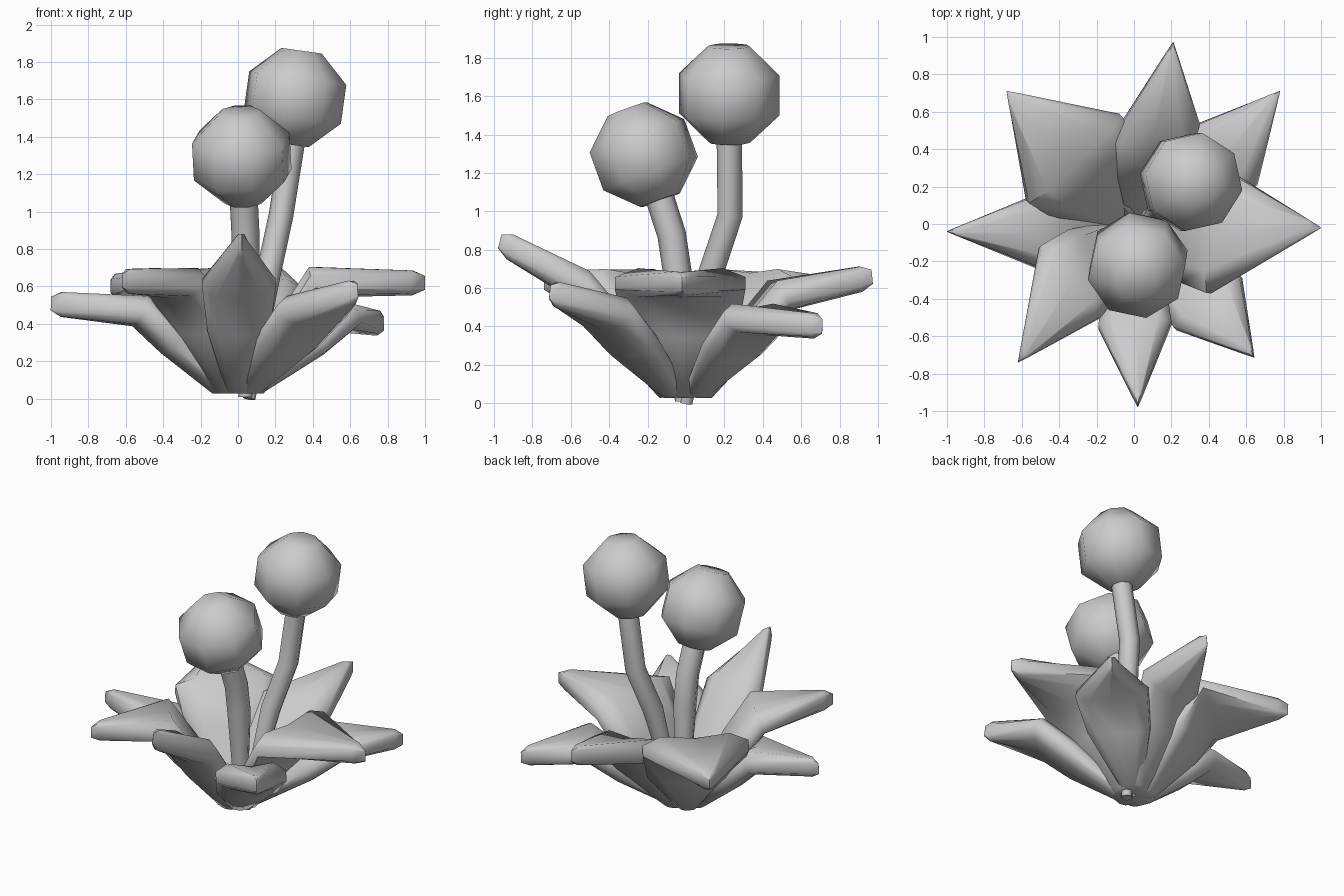
import bpy, bmesh, math
from mathutils import Vector, Matrix

if "Cube" in bpy.data.objects:
    bpy.data.objects.remove(bpy.data.objects["Cube"])

UP = Vector((0, 0, 1))


def finish(bm, name, angle):
    bmesh.ops.recalc_face_normals(bm, faces=bm.faces)
    me = bpy.data.meshes.new(name)
    bm.to_mesh(me)
    bm.free()
    ob = bpy.data.objects.new(name, me)
    bpy.context.collection.objects.link(ob)
    bpy.ops.object.select_all(action='DESELECT')
    ob.select_set(True)
    bpy.context.view_layer.objects.active = ob
    bpy.ops.object.shade_smooth_by_angle(angle=math.radians(angle))
    return ob


def loft(name, rings, angle):
    bm = bmesh.new()
    loops = [[bm.verts.new(p) for p in ring] for ring in rings]
    for a, b in zip(loops, loops[1:]):
        for i in range(len(a)):
            j = (i + 1) % len(a)
            bm.faces.new((a[i], a[j], b[j], b[i]))
    bm.faces.new(loops[0])
    bm.faces.new(loops[-1])
    bmesh.ops.remove_doubles(bm, verts=bm.verts, dist=0.0005)
    return finish(bm, name, angle)


def section(c, side, u, t, e, dip=0.75):
    """Pillow-shaped cross-section with a shallow valley on top and a keel below."""
    pts = [(-1, -e), (-1, e), (-.65, t), (0, t * dip), (.65, t), (1, e),
           (1, -e), (.65, -t * .9), (0, -t * 1.05), (-.65, -t * .9)]
    return [c + side * s + u * h for s, h in pts]


def leaf(name, tip, left, right, z):
    tip, a, b = Vector(tip), Vector((*left, z)), Vector((*right, z))
    mid = (a + b) / 2
    side = (a - b) / 2
    d = Vector((mid.x, mid.y, 0)).normalized()
    base = d * 0.065 + UP * 0.03
    out = tip - mid
    across = side.normalized()
    tip_up = across.cross(out).normalized()
    if tip_up.z < 0:
        tip_up = -tip_up
    tip_up = (tip_up + UP).normalized()
    rings = [
        section(base, across * 0.06, (-d + UP * 0.02).normalized(), 0.07, 0.03),
        section(base.lerp(mid, 0.62), side * 0.86, (UP - d).normalized(), 0.08, 0.035),
        section(mid, side, (UP * 0.93 - d * 0.37).normalized(), 0.085, 0.035),
        section(mid.lerp(tip, 0.88), side * 0.13, tip_up, 0.065, 0.04, 0.95),
        section(tip, side * 0.004, tip_up, 0.036, 0.035, 1),
    ]
    loft(name, rings, 65)


def stem(name, path, r, n=8):
    pts = [Vector(p) for p in path]
    rings = []
    for i, p in enumerate(pts):
        t = (pts[min(i + 1, len(pts) - 1)] - pts[max(i - 1, 0)]).normalized()
        x = Vector((0, 1, 0)).cross(t).normalized()
        y = t.cross(x)
        k0 = 0.5 if i == 0 else 1  # the foot tapers into the rosette
        rings.append([p + (x * math.cos(k * math.tau / n) + y * math.sin(k * math.tau / n)) * r * k0
                      for k in range(n)])
    loft(name, rings, 50)


def ball(name, centre, tilt_x, tilt_y, spin, R=0.288, n=8):
    m = Matrix.Translation(centre) @ Matrix.Rotation(math.radians(tilt_y), 4, 'Y') \
        @ Matrix.Rotation(math.radians(tilt_x), 4, 'X') @ Matrix.Rotation(math.radians(spin), 4, 'Z')
    rings = []
    for lat in (-67.5, -22.5, 22.5, 67.5):
        c, s = math.cos(math.radians(lat)), math.sin(math.radians(lat)) * 0.95
        rings.append([m @ Vector((R * c * math.cos(k * math.tau / n),
                                  R * c * math.sin(k * math.tau / n), R * s)) for k in range(n)])
    loft(name, rings, 60)


# Rosette of leaves: tip, left and right shoulder, shoulder height
leaf("leaf_east", (1.0, -.02, .62), (.46, .31), (.40, -.37), .625)
leaf("leaf_north_east", (.78, .71, .40), (.33, .53), (.65, .20), .44)
leaf("leaf_north", (.21, .97, .66), (-.13, .44), (.35, .52), .56)
leaf("leaf_north_west", (-.68, .71, .60), (-.57, .12), (-.07, .58), .62)
leaf("leaf_west", (-1.0, -.04, .51), (-.50, -.24), (-.56, .14), .47)
leaf("leaf_south_west", (-.62, -.74, .63), (-.18, -.50), (-.50, -.12), .62)
leaf("leaf_south", (.02, -.97, .845), (.20, -.53), (-.19, -.55), .61)
leaf("leaf_south_east", (.64, -.71, .58), (.57, -.28), (.22, -.56), .47)

# Stems rising from the middle
stem("tall_stem", [(.06, .0, .0), (.165, .13, .68), (.23, .23, .98), (.30, .225, 1.42)], .066)
stem("short_stem", [(.04, -.02, .01), (.04, -.045, .68), (.04, -.075, .88), (.03, -.14, 1.08)], .075)

# Round heads
ball("tall_head", (.305, .225, 1.61), 0, 8, -10)
ball("short_head", (.02, -.22, 1.295), 20, -3, 10)
